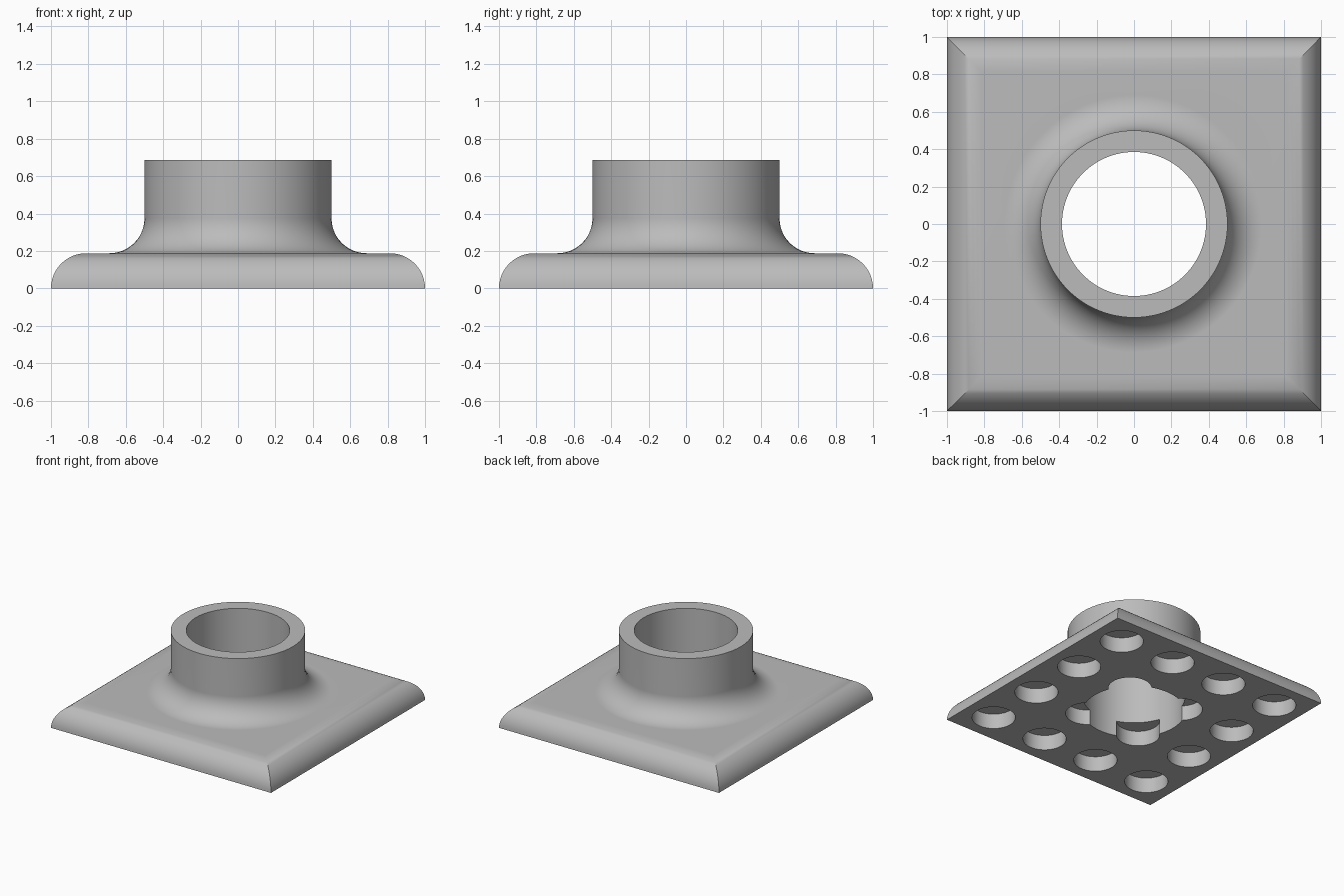
import bpy, bmesh, math

old = bpy.data.objects.get("Cube")
if old:
    bpy.data.objects.remove(old, do_unlink=True)

PLATE_H, ROUND, TOP = 0.1875, 0.1875, 0.6875
NECK_R, BORE_R, HOLE_R, HOLE_DEPTH = 0.5, 0.385, 0.163, 0.125
STEPS, SIDES = 12, 96

grey = bpy.data.materials.new("light_grey")
grey.use_nodes = True
colour = (0.5, 0.5, 0.5, 1)
grey.diffuse_color = colour
grey.node_tree.nodes["Principled BSDF"].inputs["Base Color"].default_value = colour


def loft(name, rings, sides, turn=0.0):
    """Solid of stacked regular polygons, given as (radius, height) pairs."""
    bm = bmesh.new()
    loops = [[bm.verts.new((r * math.cos(turn + math.tau * i / sides),
                            r * math.sin(turn + math.tau * i / sides), z))
              for i in range(sides)] for r, z in rings]
    for low, high in zip(loops, loops[1:]):
        for i in range(sides):
            j = (i + 1) % sides
            bm.faces.new((low[i], low[j], high[j], high[i]))
    bm.faces.new(loops[0][::-1])
    bm.faces.new(loops[-1])
    mesh = bpy.data.meshes.new(name)
    bm.to_mesh(mesh)
    bm.free()
    mesh.materials.append(grey)
    obj = bpy.data.objects.new(name, mesh)
    bpy.context.collection.objects.link(obj)
    return obj


def combine(target, tool, operation):
    """Apply a boolean and discard the tool object."""
    mod = target.modifiers.new(tool.name, "BOOLEAN")
    mod.operation, mod.object, mod.solver = operation, tool, "EXACT"
    bpy.context.view_layer.objects.active = target
    bpy.ops.object.modifier_apply(modifier=mod.name)
    bpy.data.objects.remove(tool, do_unlink=True)


arc = [math.pi / 2 * i / STEPS for i in range(STEPS + 1)]

# Square plate with quarter-round edges and mitred corners
edge = [(math.sqrt(2) * (1 - ROUND + ROUND * math.cos(a)), ROUND * math.sin(a))
        for a in arc]
flange = loft("flange", edge, 4, math.pi / 4)

# Round neck flaring into the plate
flare = [(NECK_R + ROUND * (1 - math.sin(a)), PLATE_H + ROUND * (1 - math.cos(a)))
         for a in arc]
neck = loft("neck", [(NECK_R + ROUND, PLATE_H / 2)] + flare + [(NECK_R, TOP)], SIDES)
combine(flange, neck, "UNION")

# Through bore
combine(flange, loft("bore", [(BORE_R, -0.2), (BORE_R, TOP + 0.2)], SIDES),
        "DIFFERENCE")

# Grid of blind sockets in the underside
places = [-0.75, -0.25, 0.25, 0.75]
for x in places:
    for y in places:
        socket = loft("socket", [(HOLE_R, -0.1), (HOLE_R, HOLE_DEPTH)], 48)
        socket.location = (x, y, 0)
        bpy.context.view_layer.update()
        combine(flange, socket, "DIFFERENCE")

# Smooth curved walls, crisp rims
bpy.ops.object.select_all(action="DESELECT")
flange.select_set(True)
bpy.context.view_layer.objects.active = flange
bpy.ops.object.shade_smooth_by_angle(angle=math.radians(30))
flange.modifiers.new("even_shading", "WEIGHTED_NORMAL").keep_sharp = True
